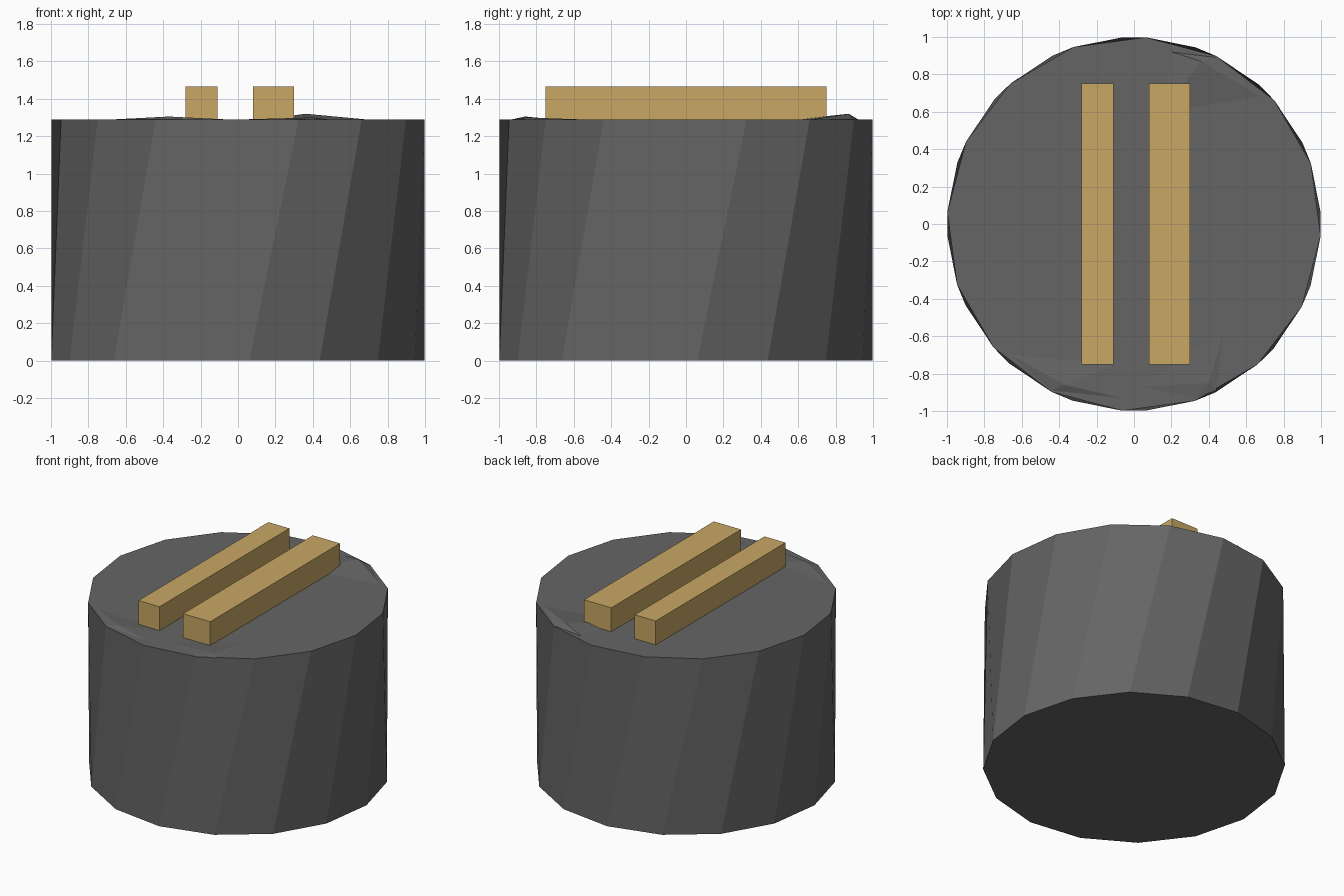
import bpy
from math import sin, cos, radians

if "Cube" in bpy.data.objects:
    bpy.data.objects.remove(bpy.data.objects["Cube"])

SIDES = 16
HEIGHT = 1.29


def material(name, color):
    mat = bpy.data.materials.new(name)
    mat.diffuse_color = (*color, 1)
    mat.use_nodes = True
    mat.node_tree.nodes["Principled BSDF"].inputs["Base Color"].default_value = mat.diffuse_color
    return mat


def make(name, verts, faces, mat):
    mesh = bpy.data.meshes.new(name)
    mesh.from_pydata(verts, [], faces)
    mesh.materials.append(mat)
    obj = bpy.data.objects.new(name, mesh)
    bpy.context.collection.objects.link(obj)
    return obj


def ring(offset, z):
    angles = [radians(offset + 360 / SIDES * i) for i in range(SIDES)]
    return [(cos(a), sin(a), z) for a in angles]


def mound(name, base, apex):
    # very low pyramid resting on the top; base is counter-clockwise
    n = len(base)
    verts = [(x, y, HEIGHT) for x, y in base] + [apex]
    make(name, verts, [(i, (i + 1) % n, n) for i in range(n)], dark)


def bar(name, x0, x1):
    verts = [(x, y, z) for z in (HEIGHT, 1.465) for x, y in
             ((x0, -0.75), (x1, -0.75), (x1, 0.75), (x0, 0.75))]
    faces = [(3, 2, 1, 0), (4, 5, 6, 7)]
    faces += [(i, (i + 1) % 4, (i + 1) % 4 + 4, i + 4) for i in range(4)]
    make(name, verts, faces, gold)


dark = material("dark grey", (0.13, 0.13, 0.13))
gold = material("gold", (0.58, 0.39, 0.13))

# Twisted 16-sided body, each side leaning from the lower ring to the upper one
faces = [tuple(reversed(range(SIDES))), tuple(range(SIDES, 2 * SIDES))]
for i in range(SIDES):
    j = (i + 1) % SIDES
    faces.append((j, j + SIDES, i + SIDES, i))
make("twisted_body", ring(3.4, 0) + ring(18.9, HEIGHT), faces, dark)

# Slight unevenness near the rim of the top
mound("back_mound", [(0.15, 0.6), (0.68, 0.68), (0.44, 0.89), (0.2, 0.92)],
      (0.36, 0.87, 1.32))
mound("front_left_mound", [(-0.66, -0.7), (-0.44, -0.89), (-0.07, -0.93), (-0.1, -0.75)],
      (-0.37, -0.86, 1.305))
mound("front_right_mound", [(0.04, -0.87), (0.33, -0.93), (0.44, -0.89), (0.48, -0.57)],
      (0.4, -0.85, 1.3))

# Two parallel bars on top
bar("narrow_bar", -0.28, -0.11)
bar("wide_bar", 0.08, 0.30)
